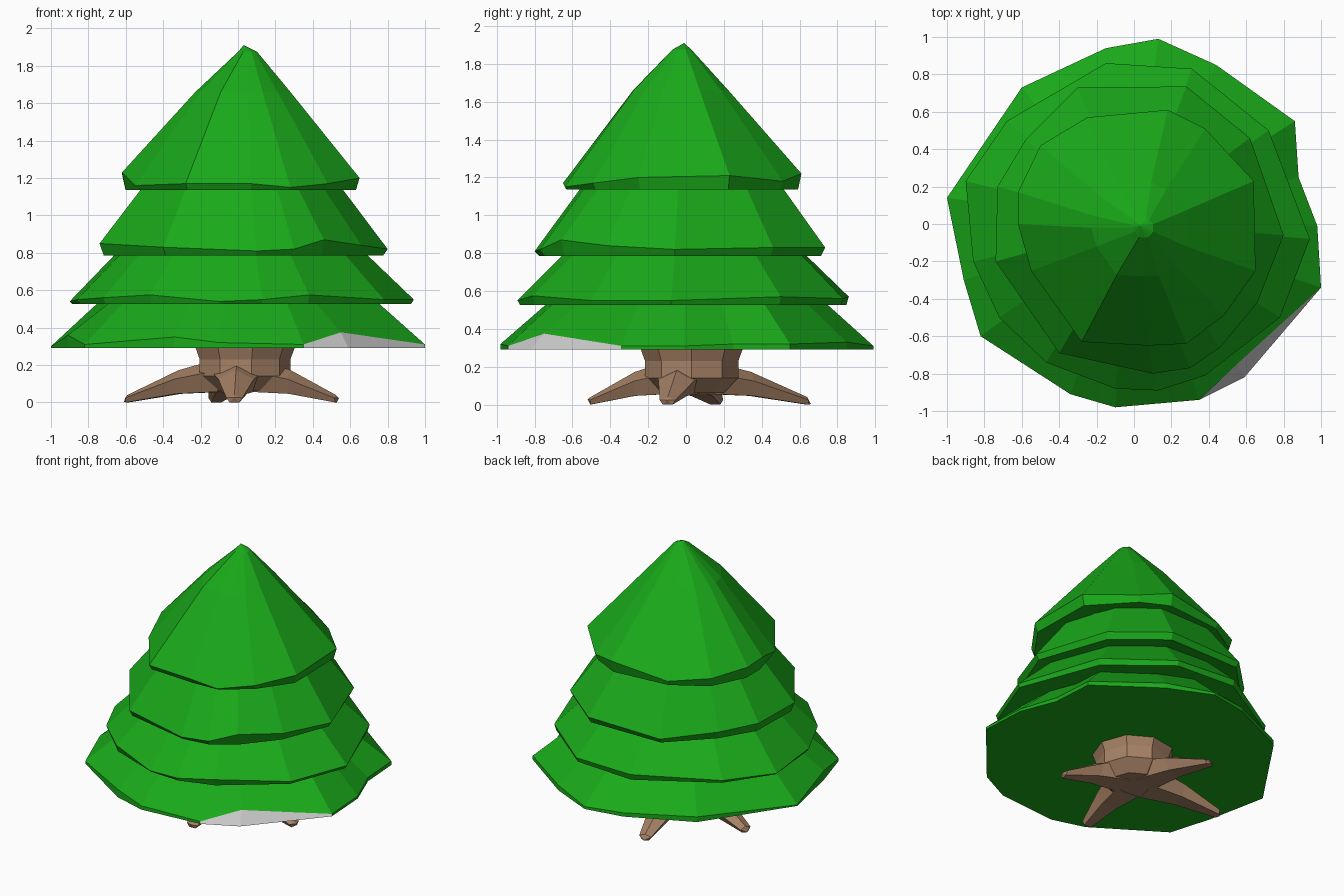
import bpy, bmesh, math
from mathutils import Vector

if "Cube" in bpy.data.objects:
    bpy.data.objects.remove(bpy.data.objects["Cube"])


def material(name, rgb):
    m = bpy.data.materials.new(name)
    m.diffuse_color = (*rgb, 1)
    m.use_nodes = True
    m.node_tree.nodes["Principled BSDF"].inputs["Base Color"].default_value = m.diffuse_color
    return m


GREEN = material("green", (0.01, 0.4, 0.01))
BROWN = material("brown", (0.38, 0.22, 0.13))
GREY = material("bare_grey", (0.6, 0.6, 0.6))


def finish(name, bm, mats):
    bmesh.ops.recalc_face_normals(bm, faces=bm.faces)
    me = bpy.data.meshes.new(name)
    bm.to_mesh(me)
    bm.free()
    for m in mats:
        me.materials.append(m)
    ob = bpy.data.objects.new(name, me)
    bpy.context.collection.objects.link(ob)
    return ob


def loft(bm, rings):
    """Bridge rings of equal length; returns the vertex rings and the face bands."""
    vs = [[bm.verts.new(p) for p in r] for r in rings]
    bands = []
    for a, b in zip(vs, vs[1:]):
        n = len(a)
        bands.append([bm.faces.new((a[i], a[(i + 1) % n], b[(i + 1) % n], b[i])) for i in range(n)])
    return vs, bands


def scaled(rim, s, z, cx=0, cy=0):
    return [(cx + p[0] * s, cy + p[1] * s, z) for p in rim]


def tier(name, rim, base_z, base_s, tops, inner_z=None, tip=None, push={}, grey=()):
    """Ragged skirt: underside, lip, rim and sloping sides."""
    base = scaled(rim, base_s, base_z)
    for i, xy in push.items():
        base[i] = (*xy, base_z)
    rings = [base, rim] + [scaled(rim, *t) for t in tops]
    if inner_z:
        rings.insert(0, scaled(rim, 0.76, inner_z))
    bm = bmesh.new()
    vs, bands = loft(bm, rings)
    if not inner_z:
        bm.faces.new(vs[0])
    if tip:
        t = bm.verts.new(tip)
        for a, b in zip(vs[-1], vs[-1][1:] + vs[-1][:1]):
            bm.faces.new((a, b, t))
    for i in grey:
        bands[0][i].material_index = 1
    return finish(name, bm, [GREEN, GREY] if grey else [GREEN])


# Foliage, rim points (x, y, z) counter-clockwise seen from above
rim1 = [(0.98, -0.01, .31), (0.88, 0.25, .32), (0.86, 0.55, .32), (0.44, 0.85, .33),
        (0.13, 0.99, .31), (-0.15, 0.94, .32), (-0.6, 0.73, .33), (-1.0, 0.14, .30),
        (-0.91, -0.3, .36), (-0.82, -0.6, .31), (-0.34, -0.91, .35), (-0.1, -0.98, .32),
        (0.35, -0.94, .31), (0.55, -0.75, .375), (1.0, -0.34, .31)]
tier("foliage_bottom_tier", rim1, .292, 1.0, [(.73, .55)],
     push={13: (0.59, -0.82)}, grey=(12, 13))

rim2 = [(0.94, -0.08, .55), (0.72, 0.5, .57), (0.31, 0.83, .56), (-0.15, 0.86, .57),
        (-0.68, 0.55, .55), (-0.9, 0.23, .54), (-0.86, -0.2, .55), (-0.72, -0.5, .56),
        (-0.47, -0.74, .575), (-0.1, -0.88, .54), (0.13, -0.89, .55),
        (0.38, -0.81, .575), (0.78, -0.5, .55)]
tier("foliage_second_tier", rim2, .527, .985, [(.7, .82)], inner_z=.54)

rim3 = [(0.8, -0.06, .82), (0.62, 0.46, .83), (0.28, 0.735, .83), (-0.3, 0.73, .82),
        (-0.58, 0.45, .84), (-0.73, 0.2, .85), (-0.74, -0.2, .85), (-0.4, -0.69, .83),
        (0.1, -0.8, .81), (0.3, -0.77, .82), (0.46, -0.66, .87), (0.66, -0.42, .84)]
tier("foliage_third_tier", rim3, .785, .97, [(.68, 1.16)], inner_z=.81)

rim4 = [(0.64, 0.23, 1.21), (0.38, 0.51, 1.18), (0.18, 0.61, 1.22), (-0.25, 0.57, 1.17),
        (-0.5, 0.42, 1.2), (-0.62, 0.17, 1.22), (-0.62, 0.0, 1.23), (-0.55, -0.25, 1.16),
        (-0.28, -0.63, 1.17), (0.07, -0.65, 1.17), (0.28, -0.64, 1.15), (0.48, -0.49, 1.17),
        (0.65, -0.25, 1.2)]
tier("foliage_top_tier", rim4, 1.135, .97,
     [(.40, 1.66, .02, -.02), (.08, 1.875, .05, -.02)], inner_z=1.15, tip=(.03, -.01, 1.91))

# Trunk stump, flared at the top
bm = bmesh.new()
vs, _ = loft(bm, [[(.03 + r * math.cos(a), .03 + r * math.sin(a), z)
                   for a in (i * math.tau / 9 for i in range(9))]
                  for r, z in ((.17, .06), (.25, .14), (.25, .23), (.28, .31))])
bm.faces.new(vs[0])
bm.faces.new(vs[-1])
finish("trunk", bm, [BROWN])


# Spreading roots: five-sided spikes with blunt tips
def root(name, tip):
    tip = Vector(tip)
    side = Vector((-tip.y, tip.x, 0)).normalized()
    sections = ((.14, .15, .15, .10), (.52, .10, .115, .07), (.97, .045, .03, .022))
    rings = []
    for t, w, z, h in sections:
        c = Vector((tip.x * t, tip.y * t, z))
        rings.append([c + side * (w * math.cos(a)) + Vector((0, 0, h * math.sin(a)))
                      for a in (math.pi / 2 + k * math.tau / 5 for k in range(5))])
    bm = bmesh.new()
    vs, _ = loft(bm, rings)
    bm.faces.new(vs[0])
    point = bm.verts.new(tip)
    for a, b in zip(vs[-1], vs[-1][1:] + vs[-1][:1]):
        bm.faces.new((a, b, point))
    finish(name, bm, [BROWN])


for name, tip in (("root_right", (.54, -.1, .035)), ("root_back", (-.12, .66, .015)),
                  ("root_left", (-.61, .16, .015)), ("root_front", (-.02, -.52, .04))):
    root(name, tip)

# Settle the lowest root points exactly on the ground
low = min(v.co.z for o in bpy.data.objects for v in o.data.vertices)
for o in bpy.data.objects:
    if o.name.startswith("root"):
        for v in o.data.vertices:
            v.co.z -= low
